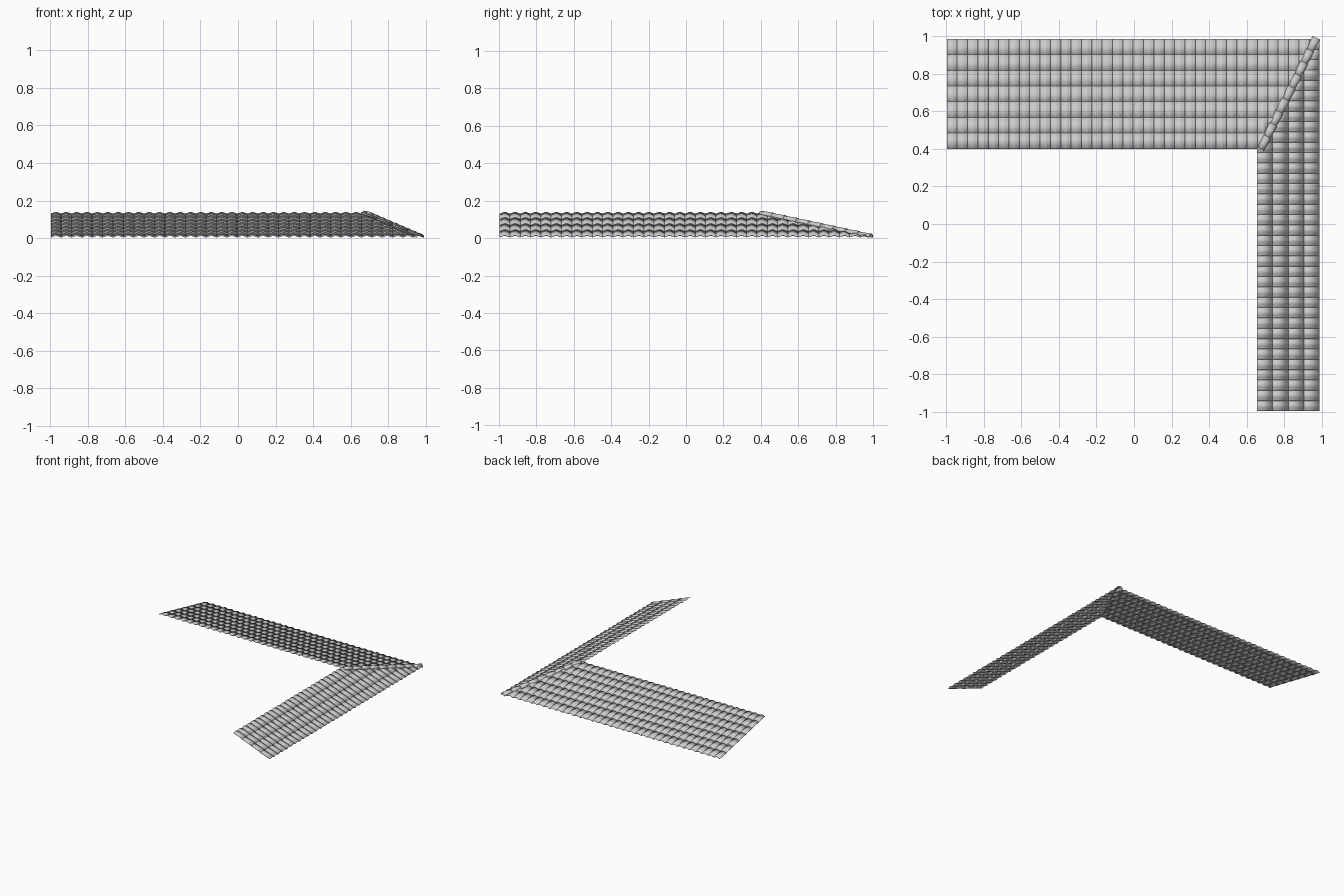
import bpy, bmesh, math
from mathutils import Vector

if "Cube" in bpy.data.objects:
    bpy.data.objects.remove(bpy.data.objects["Cube"])

INNER = Vector((0.655, 0.40))   # upper end of the hip in plan
OUTER = Vector((0.988, 0.985))  # lower end of the hip in plan
Z_TOP, Z_EAVE = 0.132, 0.003
SEG = 8


def finish(name, bm, thickness):
    bm.normal_update()
    mesh = bpy.data.meshes.new(name)
    bm.to_mesh(mesh)
    bm.free()
    ob = bpy.data.objects.new(name, mesh)
    bpy.context.collection.objects.link(ob)
    mod = ob.modifiers.new("thickness", 'SOLIDIFY')
    mod.thickness = thickness
    mod.offset = -1
    bpy.ops.object.select_all(action='DESELECT')
    ob.select_set(True)
    bpy.context.view_layer.objects.active = ob
    bpy.ops.object.shade_smooth_by_angle(angle=math.radians(40))
    return ob


# Roof slope: courses of wavy tiles, cut along the hip
def slope(name, along_x, courses, tiles=36):
    start, end = -0.996, (OUTER.x if along_x else OUTER.y)
    top = INNER.y if along_x else INNER.x
    run = (OUTER.y - INNER.y) if along_x else (OUTER.x - INNER.x)
    width, step = (end - start) / tiles, run / courses
    bm = bmesh.new()
    for c in range(courses):
        s0, s1 = max(0, (c - 0.12) * step), (c + 1) * step
        for t in range(tiles):
            rows = []
            for s, lift in ((s0, 0.0), (s1, 0.004)):
                row = []
                for i in range(SEG + 1):
                    f = i / SEG
                    u = start + (t + f) * width
                    h = 0.004 - 0.004 * math.cos(2 * math.pi * f)
                    z = Z_TOP + (Z_EAVE - Z_TOP) * s / run + h + lift
                    p = (u, top + s, z) if along_x else (top + s, u, z)
                    row.append(bm.verts.new(p))
                rows.append(row)
            a, b = rows
            for i in range(SEG):
                bm.faces.new((a[i], a[i + 1], b[i + 1], b[i]))
    d = OUTER - INNER
    normal = Vector((d.y, -d.x, 0))
    bmesh.ops.bisect_plane(bm, geom=bm.verts[:] + bm.edges[:] + bm.faces[:],
                           plane_co=(INNER.x, INNER.y, 0), plane_no=normal,
                           clear_outer=along_x, clear_inner=not along_x)
    bm.normal_update()
    for f in bm.faces:
        if f.normal.z < 0:
            f.normal_flip()
    return finish(name, bm, 0.003)


slope("back_slope_tiles", True, 7)
slope("right_slope_tiles", False, 4)


# Hip caps: overlapping tapered half barrels running down the hip
def hip_caps(count=9, seg=10):
    a, b = Vector((0.674, 0.397, 0.129)), Vector((0.970, 0.988, 0.003))
    axis = (b - a).normalized()
    side = axis.cross(Vector((0, 0, 1))).normalized()
    up = side.cross(axis)
    bm = bmesh.new()
    for k in range(count):
        rings = []
        for t, r in (((k - 0.12) / count if k else 0, 0.019), ((k + 1) / count, 0.0235)):
            c = a.lerp(b, t)
            rings.append([bm.verts.new(c + side * r * math.cos(math.pi * i / seg)
                                       + up * r * 0.92 * math.sin(math.pi * i / seg))
                          for i in range(seg + 1)])
        p, q = rings
        for i in range(seg):
            f = bm.faces.new((p[i], p[i + 1], q[i + 1], q[i]))
            f.normal_update()
            if f.normal.dot(f.calc_center_median() - a.lerp(b, (k + 0.5) / count)) < 0:
                f.normal_flip()
    return finish("hip_caps", bm, 0.003)


hip_caps()
